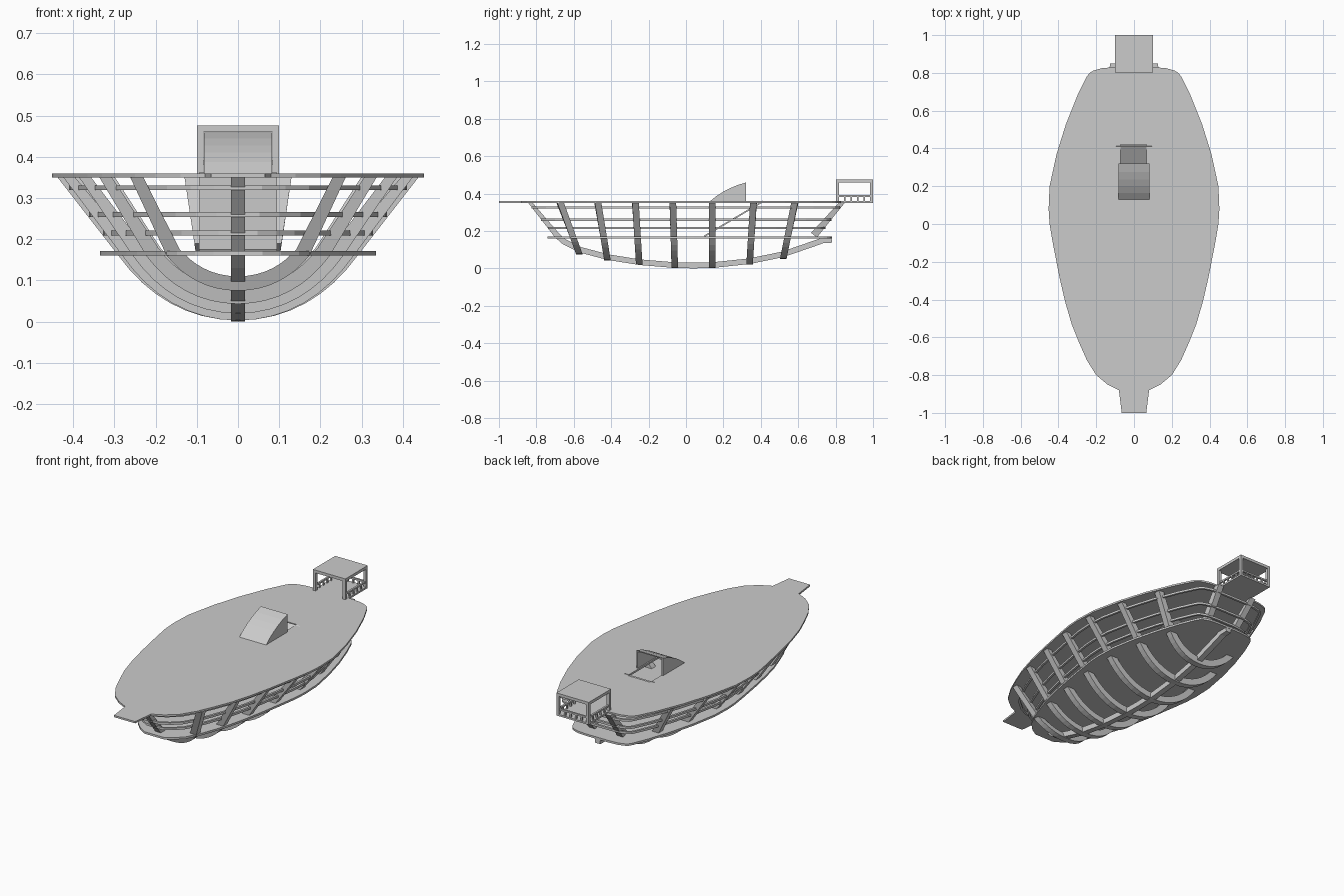
import bpy, bmesh
from mathutils import Vector

if "Cube" in bpy.data.objects:
    bpy.data.objects.remove(bpy.data.objects["Cube"])

# half outline of the hull at deck level, bow to stern (x, y)
OUT = [(.08, -.88), (.14, -.85), (.2, -.8), (.25, -.72), (.29, -.63), (.33, -.53), (.365, -.41),
       (.395, -.28), (.43, -.1), (.447, 0), (.452, .08), (.447, .2), (.41, .37), (.36, .53),
       (.3, .68), (.25, .78), (.235, .80), (.215, .812), (.17, .825), (.1, .83)]


def half_width(y):
    for (x0, y0), (x1, y1) in zip(OUT, OUT[1:]):
        if y0 <= y <= y1:
            return x0 + (x1 - x0) * (y - y0) / (y1 - y0)
    return .1


def make(name, bm):
    bmesh.ops.recalc_face_normals(bm, faces=bm.faces)
    me = bpy.data.meshes.new(name)
    bm.to_mesh(me)
    bm.free()
    ob = bpy.data.objects.new(name, me)
    bpy.context.collection.objects.link(ob)
    return ob


def box(name, x0, x1, y0, y1, z0, z1):
    bm = bmesh.new()
    bmesh.ops.create_cube(bm, size=1)
    for v in bm.verts:
        v.co = ((x0 + x1) / 2 + v.co.x * (x1 - x0), (y0 + y1) / 2 + v.co.y * (y1 - y0),
                (z0 + z1) / 2 + v.co.z * (z1 - z0))
    return make(name, bm)


def plate(name, half, z0, z1):
    """Flat slab from a half outline, mirrored in x."""
    pts = half + [(-x, y) for x, y in reversed(half)]
    bm = bmesh.new()
    f = bm.faces.new([bm.verts.new((x, y, z0)) for x, y in pts])
    r = bmesh.ops.extrude_face_region(bm, geom=[f])
    for v in r['geom']:
        if isinstance(v, bmesh.types.BMVert):
            v.co.z = z1
    return make(name, bm)


def band(name, pts, thick, width, to3d, closed=False):
    """Rectangular bar along a planar path; thickness goes to the left of travel."""
    P = [Vector(p) for p in pts]
    n = len(P)
    bm = bmesh.new()
    rings = []
    for i, p in enumerate(P):
        a = P[i - 1] if (i or closed) else p
        b = P[(i + 1) % n] if (i < n - 1 or closed) else p
        t = (b - a).normalized()
        q = p + Vector((-t.y, t.x)) * thick
        rings.append([bm.verts.new(to3d(c, w)) for c, w in
                      ((p, -width / 2), (p, width / 2), (q, width / 2), (q, -width / 2))])
    for i in range(n if closed else n - 1):
        r, s = rings[i], rings[(i + 1) % n]
        for k in range(4):
            bm.faces.new((r[k], r[(k + 1) % 4], s[(k + 1) % 4], s[k]))
    if not closed:
        bm.faces.new(rings[0])
        bm.faces.new(rings[-1][::-1])
    return make(name, bm)


# upper deck with bow tab, stern platform and stair hole
deck = plate("upper_deck", [(.065, -1)] + OUT + [(.1, 1)], .35, .36)
cutter = box("stair_hole_cutter", -.072, .067, .15, .42, .3, .4)
cutter.hide_render = True
cutter.hide_set(True)
mod = deck.modifiers.new("hole", 'BOOLEAN')
mod.operation, mod.solver, mod.object = 'DIFFERENCE', 'EXACT', cutter

# lower deck
plate("lower_deck", [(x * .742, -.74 + (y + .88) * 1.52 / 1.71) for x, y in OUT], .16, .171)

# ribs: (top y, bottom y, bottom z)
RIBS = [(-.67, -.57, .075), (-.47, -.42, .043), (-.27, -.25, .02), (-.07, -.06, .003),
        (.14, .14, .003), (.36, .34, .02), (.58, .52, .05)]
for i, (yt, yb, zb) in enumerate(RIBS):
    xt = half_width(yt) - .01
    xl, d = xt * .66, .16 - zb
    ctrl = [Vector(c) for c in ((xl, .16), (xl * .76, .16 - d * .62), (xl * .42, zb), (0, zb))]
    side = [Vector((xt, .352))]
    for k in range(9):
        t = k / 8
        side.append(ctrl[0] * (1 - t) ** 3 + ctrl[1] * 3 * t * (1 - t) ** 2
                    + ctrl[2] * 3 * t * t * (1 - t) + ctrl[3] * t ** 3)
    path = [(-p.x, p.y) for p in side] + [(p.x, p.y) for p in side[-2::-1]]
    band(f"rib_{i + 1}", path, .035, .035,
         lambda c, w: (c.x, yb + (yt - yb) * (c.y - zb) / (.35 - zb) + w, min(c.y, .352)))

# keel and bow post
KEEL = [(-.845, .352), (-.7, .165), (-.66, .13), (-.57, .085), (-.42, .045), (-.25, .018), (-.06, .002),
        (.04, 0), (.14, .002), (.34, .023), (.52, .06), (.7, .122), (.735, .135), (.78, .137)]
band("keel", KEEL, .03, .033, lambda c, w: (w, c.x, min(c.y, .352)))

# stern posts
for s in (-1, 1):
    band("stern_post", [(.70, .165), (.85, .352)], .04, .035,
         lambda c, w: (s * (.085 + (c.y - .165) * .13) + w, c.x, min(c.y, .352)))

# stringers wrapping round the ribs
for i, z in enumerate((.325, .26, .215)):
    k = (.35 - z) / .19
    y0, y1 = -.845 + .15 * k, .845 - .14 * k
    half = [((x - .018) * (.99 - .33 * k), y0 + (y + .88) * (y1 - y0) / 1.71) for x, y in OUT]
    loop = half + [(-x, y) for x, y in reversed(half)]
    band(f"stringer_{i + 1}", loop, .012, .012, lambda c, w: (c.x, c.y, z + w), True)

# stair ramp between the decks
band("stair_ramp", [(.1, .168), (.415, .355)], .008, .19, lambda c, w: (w, c.x, c.y))

# curved hatch hood with side walls, open to the stern
HOOD = [(.13, .36), (.165, .388), (.2, .41), (.235, .428), (.275, .445), (.32, .459)]
band("hatch_hood", HOOD, -.006, .165, lambda c, w: (w, min(c.x, .32), max(c.y, .355)))
for s in (-1, 1):
    bm = bmesh.new()
    f = bm.faces.new([bm.verts.new((s * .082, y, z)) for y, z in HOOD + [(.32, .355)]])
    r = bmesh.ops.extrude_face_region(bm, geom=[f])
    bmesh.ops.translate(bm, vec=(-s * .008, 0, 0),
                        verts=[v for v in r['geom'] if isinstance(v, bmesh.types.BMVert)])
    make("hood_side", bm)

# stern shelter: roof, corner posts, low railings
box("shelter_roof", -.1, .1, .803, 1, .46, .476)
for s in (-1, 1):
    a, b = sorted((s * .1, s * .084))
    for y in (.803, .984):
        box("shelter_post", a, b, y, y + .016, .355, .465)
    box("side_rail", a + .003, b - .003, .81, .99, .382, .391)
    for k in range(4):
        y = .85 + k * .034
        box("side_baluster", a + .004, b - .004, y - .004, y + .004, .358, .385)
box("back_rail", -.09, .09, .987, .997, .382, .391)
for k in range(4):
    x = -.051 + k * .034
    box("back_baluster", x - .004, x + .004, .988, .996, .358, .385)
